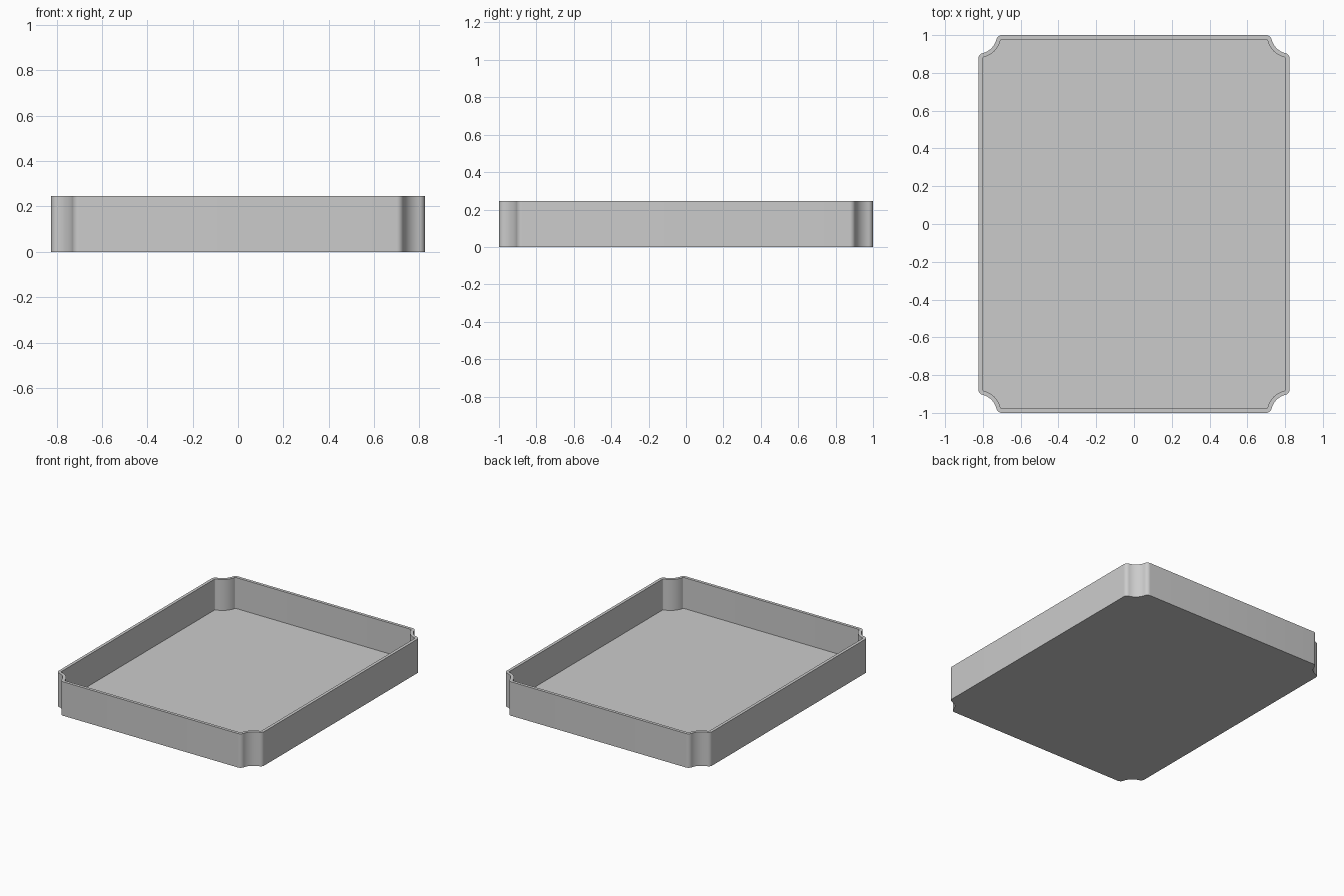
import bpy
import bmesh
from math import sqrt, atan2, cos, sin, pi

cube = bpy.data.objects.get("Cube")
if cube:
    bpy.data.objects.remove(cube, do_unlink=True)

HALF_X, HALF_Y, HEIGHT = 0.824, 1.0, 0.246
WALL, FLOOR = 0.022, 0.022
SCOOP, TIP = 0.098, 0.03          # concave corner radius, rounded tip radius
REACH = sqrt(SCOOP ** 2 + 2 * SCOOP * TIP)
TURN = atan2(REACH, TIP)


def arc(cx, cy, radius, start, end, steps):
    angles = [start + (end - start) * i / steps for i in range(steps + 1)]
    return [(cx + radius * cos(a), cy + radius * sin(a)) for a in angles]


def outline(inset):
    """Rectangle with scooped corners, offset inward by inset."""
    x, y, tip = HALF_X, HALF_Y, TIP - inset
    corner = arc(x - TIP, y - REACH, tip, 0, TURN, 8)
    corner += arc(x, y, SCOOP + inset, pi + TURN, 1.5 * pi - TURN, 16)[1:-1]
    corner += arc(x - REACH, y - TIP, tip, pi / 2 - TURN, pi / 2, 8)
    points = []
    for sx, sy in ((1, 1), (-1, 1), (-1, -1), (1, -1)):
        ordered = corner if sx * sy > 0 else corner[::-1]
        points += [(px * sx, py * sy) for px, py in ordered]
    return points


# Tray: outer wall, rim, inner wall, then closed underside and floor
bm = bmesh.new()
levels = [(0, 0), (0, HEIGHT), (WALL, HEIGHT), (WALL, FLOOR)]
rings = [[bm.verts.new((px, py, z)) for px, py in outline(inset)]
         for inset, z in levels]
for low, high in zip(rings, rings[1:]):
    for i in range(len(low)):
        j = (i + 1) % len(low)
        bm.faces.new((low[i], low[j], high[j], high[i]))
bm.faces.new(rings[0][::-1])
bm.faces.new(rings[-1])
mesh = bpy.data.meshes.new("tray")
bm.to_mesh(mesh)
bm.free()
tray = bpy.data.objects.new("tray", mesh)
bpy.context.collection.objects.link(tray)

# Single grey material
grey = bpy.data.materials.new("light grey")
grey.use_nodes = True
colour = (0.6, 0.6, 0.6, 1)
grey.diffuse_color = colour
grey.node_tree.nodes["Principled BSDF"].inputs["Base Color"].default_value = colour
mesh.materials.append(grey)

# Smooth corners, crisp rim
bpy.ops.object.select_all(action="DESELECT")
tray.select_set(True)
bpy.context.view_layer.objects.active = tray
bpy.ops.object.shade_smooth_by_angle(angle=pi / 6)
